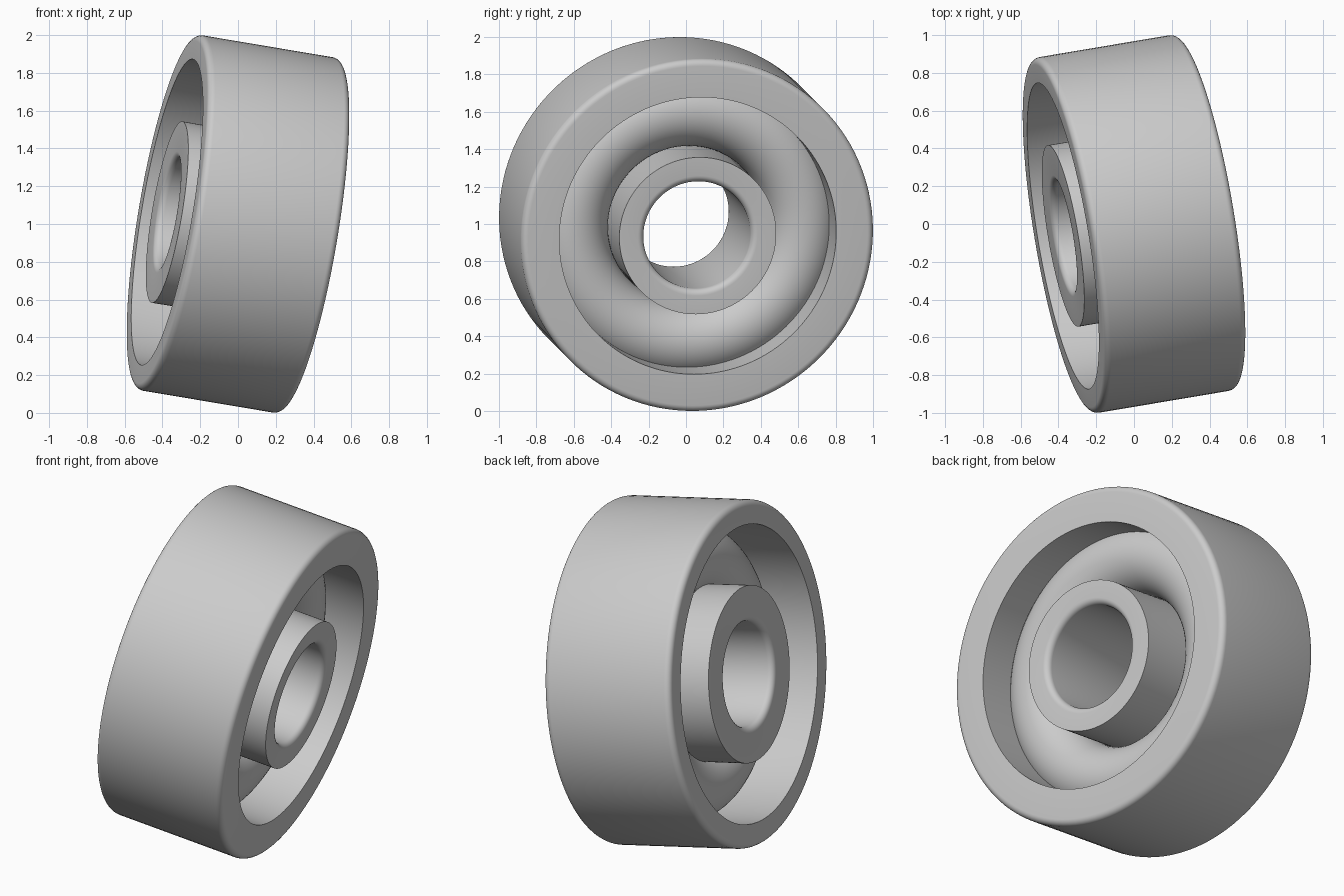
import bpy, bmesh, math
from mathutils import Vector, Matrix

cube = bpy.data.objects.get("Cube")
if cube:
    bpy.data.objects.remove(cube, do_unlink=True)

# Main dimensions: radii and half width along the tilted axis
R_OUT, R_BORE, H, FILLET = 0.954, 0.29, 0.386, 0.035
LIP_OUT, LIP_IN = 0.75, 0.487          # shoulder radii of the two rings
PITCH, TUBE = 0.623, 0.197             # rolling ring centre and tube radius
SEGMENTS = 128
AXIS = Vector((1, 0.168, -0.168)).normalized()
PLACE = Matrix.Translation((0, 0, 1)) @ AXIS.to_track_quat('Z', 'Y').to_matrix().to_4x4()

steel = bpy.data.materials.new("grey_steel")
steel.use_nodes = True
GREY = (0.6, 0.6, 0.6, 1)
steel.diffuse_color = GREY
steel.node_tree.nodes["Principled BSDF"].inputs["Base Color"].default_value = GREY


def arc(r, t, radius, start, end, steps):
    """Points (radius, axial) along a circular arc, angles in degrees."""
    angles = [math.radians(start + (end - start) * i / steps) for i in range(steps + 1)]
    return [(r + radius * math.cos(a), t + radius * math.sin(a)) for a in angles]


def lathe(name, profile):
    """Revolve a closed profile around the tilted axis."""
    bm = bmesh.new()
    rows = []
    for i in range(SEGMENTS):
        a = math.tau * i / SEGMENTS
        rows.append([bm.verts.new((r * math.cos(a), r * math.sin(a), t)) for r, t in profile])
    n = len(profile)
    for i in range(SEGMENTS):
        a, b = rows[i], rows[(i + 1) % SEGMENTS]
        for j in range(n):
            k = (j + 1) % n
            bm.faces.new((a[j], b[j], b[k], a[k]))
    bm.transform(PLACE)
    bmesh.ops.recalc_face_normals(bm, faces=bm.faces)
    mesh = bpy.data.meshes.new(name)
    bm.to_mesh(mesh)
    bm.free()
    mesh.materials.append(steel)
    obj = bpy.data.objects.new(name, mesh)
    bpy.context.collection.objects.link(obj)
    bpy.ops.object.select_all(action='DESELECT')
    obj.select_set(True)
    bpy.context.view_layer.objects.active = obj
    bpy.ops.object.shade_smooth_by_angle(angle=math.radians(30))
    return obj


# Outer ring: rounded outside corners, one shoulder and a curved race inside
shoulder = math.degrees(math.acos((LIP_OUT - PITCH) / TUBE))
c, e = R_OUT - FILLET, H - FILLET
lathe("outer_ring",
      arc(c, -e, FILLET, -90, 0, 6) + arc(c, e, FILLET, 0, 90, 6)
      + [(LIP_OUT, H)] + arc(PITCH, 0, TUBE + 0.001, shoulder, 0, 8)
      + [(PITCH + TUBE + 0.001, -H)])

# Inner ring: rounded bore edges, shoulder on the opposite end
shoulder = math.degrees(math.acos((PITCH - LIP_IN) / TUBE))
c = R_BORE + FILLET
lathe("inner_ring",
      arc(c, e, FILLET, 90, 180, 6) + arc(c, -e, FILLET, 180, 270, 6)
      + [(LIP_IN, -H)] + arc(PITCH, 0, TUBE + 0.001, 180 + shoulder, 180, 8)
      + [(PITCH - TUBE - 0.001, H)])

# Round ring filling the race between them
lathe("rolling_ring", arc(PITCH, 0, TUBE, 0, 360, 48)[:-1])
